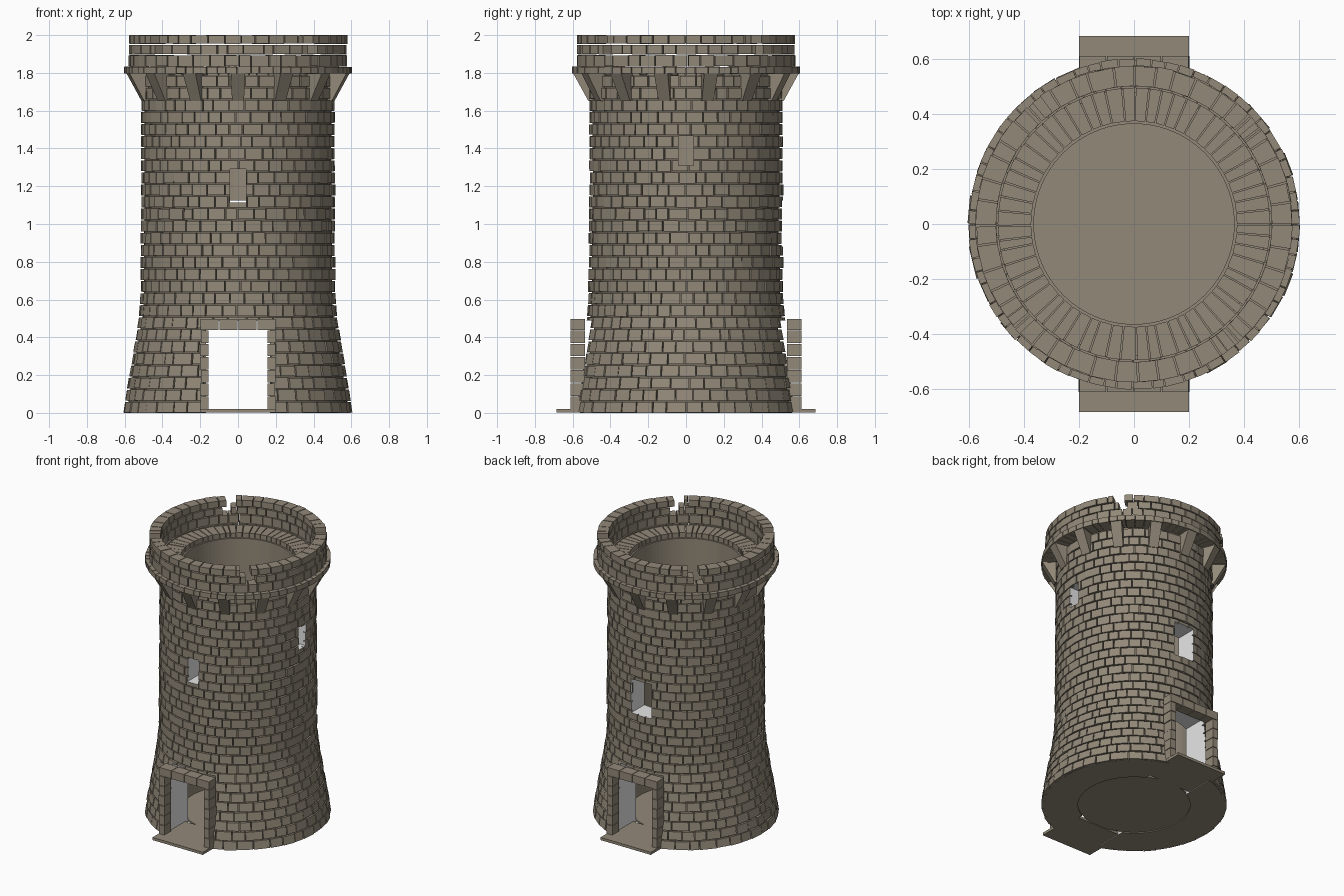
import bpy, bmesh, math, random
from mathutils import Matrix, Vector

if "Cube" in bpy.data.objects:
    bpy.data.objects.remove(bpy.data.objects["Cube"])

random.seed(4)
TAU = math.tau


def material(name, rgb):
    m = bpy.data.materials.new(name)
    m.diffuse_color = (*rgb, 1)
    m.use_nodes = True
    m.node_tree.nodes["Principled BSDF"].inputs["Base Color"].default_value = m.diffuse_color
    return m


STONE = material("stone", (0.29, 0.25, 0.19))
PALE = material("pale_reveal", (0.8, 0.8, 0.8))
MORTAR = material("mortar", (0.15, 0.13, 0.098))


def make_object(name, bm):
    bmesh.ops.recalc_face_normals(bm, faces=bm.faces)
    me = bpy.data.meshes.new(name)
    bm.to_mesh(me)
    bm.free()
    for m in (STONE, PALE, MORTAR):
        me.materials.append(m)
    ob = bpy.data.objects.new(name, me)
    bpy.context.collection.objects.link(ob)
    return ob


def hexa(bm, pts):
    v = [bm.verts.new(p) for p in pts]
    for f in ((0, 1, 2, 3), (4, 5, 6, 7), (0, 1, 5, 4), (1, 2, 6, 5), (2, 3, 7, 6), (3, 0, 4, 7)):
        bm.faces.new([v[i] for i in f])


def polar(r, a, z):
    # angle runs counter-clockwise from the front
    return (r * math.sin(a), -r * math.cos(a), z)


def brick(bm, a0, a1, r_in, r_bot, r_top, z0, z1):
    hexa(bm, [polar(r_in, a0, z0), polar(r_bot, a0, z0), polar(r_bot, a1, z0), polar(r_in, a1, z0),
              polar(r_in, a0, z1), polar(r_top, a0, z1), polar(r_top, a1, z1), polar(r_in, a1, z1)])


def box(bm, x0, x1, y0, y1, z0, z1):
    hexa(bm, [(x0, y0, z0), (x1, y0, z0), (x1, y1, z0), (x0, y1, z0),
              (x0, y0, z1), (x1, y0, z1), (x1, y1, z1), (x0, y1, z1)])


def course(bm, n, r_in, r_bot, r_top, z0, z1, gap=0.006, wobble=0.003, start=0.0, notches=()):
    """One ring of bricks with uneven joints; notches are (centre, half width) angles left open."""
    step = TAU / n
    joints = [start + step * (i + random.uniform(-0.2, 0.2)) for i in range(n)]
    joints.append(joints[0] + TAU)
    half = gap / 2 / r_bot
    for a0, a1 in zip(joints, joints[1:]):
        a0, a1 = a0 + half, a1 - half
        for c, w in notches:
            d0, d1 = ((a - c + math.pi) % TAU - math.pi for a in (a0, a1))
            if d1 <= -w or d0 >= w or d1 < d0:
                continue
            if d0 + d1 < 0:
                a1 = min(a1, a1 - d1 - w)
            else:
                a0 = max(a0, a0 - d0 + w)
        if a1 - a0 < 0.012:
            continue
        j = random.uniform(-wobble, wobble)
        k = random.uniform(0, 0.003)
        brick(bm, a0, a1, r_in, r_bot + j, r_top + j, z0 + k, z1 - k * 0.5)


# wall profile: flared base, straight shaft
PROFILE = [(0, 0.605), (0.12, 0.587), (0.3, 0.557), (0.5, 0.524), (0.62, 0.515), (1.79, 0.510)]


def wall_radius(z):
    for (z0, r0), (z1, r1) in zip(PROFILE, PROFILE[1:]):
        if z <= z1:
            return r0 + (r1 - r0) * (z - z0) / (z1 - z0)
    return PROFILE[-1][1]


# opening cutter: through passage and three windows
bm = bmesh.new()
box(bm, -0.17, 0.17, -0.75, 0.75, -0.05, 0.49)
box(bm, -0.043, 0.043, -0.7, -0.2, 1.115, 1.29)
box(bm, 0.2, 0.7, -0.04, 0.04, 1.31, 1.465)
box(bm, -0.08, 0.08, 0.2, 0.7, 0.88, 1.125)
for f in bm.faces:
    f.material_index = 1
cutter = make_object("opening_cutter", bm)
cutter.hide_render = True
cutter.hide_viewport = True


def cut(ob):
    mod = ob.modifiers.new("openings", 'BOOLEAN')
    mod.operation = 'DIFFERENCE'
    mod.solver = 'EXACT'
    mod.object = cutter


# wall core: hollow lathe behind the bricks
bm = bmesh.new()
N, R_IN = 96, 0.365
prof = [(R_IN, 0), *((r - 0.017, z) for z, r in PROFILE), (R_IN, 1.79)]
rings = [[bm.verts.new(polar(r, TAU * i / N, z)) for i in range(N)] for r, z in prof]
for k, ring in enumerate(rings):
    nxt = rings[(k + 1) % len(rings)]
    for i in range(N):
        f = bm.faces.new((ring[i], ring[(i + 1) % N], nxt[(i + 1) % N], nxt[i]))
        f.material_index = 2 if 1 <= k <= len(PROFILE) - 1 else 0
cut(make_object("wall_core", bm))

# wall bricks
bm = bmesh.new()
COURSES = 28
H = 1.79 / COURSES
for c in range(COURSES):
    z0, z1 = c * H, (c + 1) * H - 0.005
    course(bm, 40, wall_radius(z1) - 0.05, wall_radius(z0), wall_radius(z1), z0, z1,
           start=(c % 2) * TAU / 80)
cut(make_object("wall_bricks", bm))

# corbels under the projecting ring
bm = bmesh.new()
for i in range(14):
    a = TAU * i / 14
    brick(bm, a - 0.062, a + 0.062, 0.48, 0.517, 0.598, 1.65, 1.797)
make_object("corbels", bm)

# projecting ring and walkway
bm = bmesh.new()
course(bm, 64, 0.495, 0.603, 0.603, 1.795, 1.833, gap=0.004, wobble=0.002)
make_object("projecting_ring", bm)
bm = bmesh.new()
course(bm, 60, 0.375, 0.497, 0.497, 1.788, 1.826, gap=0.005, wobble=0.002)
make_object("walkway_stones", bm)

# parapet with four narrow stepped notches
bm = bmesh.new()
corners = [math.radians(40 + 90 * k) for k in range(4)]
course(bm, 44, 0.503, 0.577, 0.577, 1.833, 1.894)
course(bm, 44, 0.503, 0.577, 0.577, 1.898, 1.948, start=TAU / 88,
       notches=[(a + 0.05, 0.05) for a in corners])
course(bm, 44, 0.503, 0.577, 0.577, 1.953, 2.0, notches=[(a, 0.065) for a in corners])
make_object("parapet", bm)

# interior floor
bm = bmesh.new()
bmesh.ops.create_cone(bm, cap_ends=True, segments=N, radius1=R_IN, radius2=R_IN, depth=0.012,
                      matrix=Matrix.Translation((0, 0, 0.012)))
make_object("inner_floor", bm)

# doorways, front and back
for side, s in (("front", -1), ("back", 1)):
    bm = bmesh.new()
    y0, y1 = sorted((s * 0.535, s * 0.612))
    rows = 6
    h = 0.42 / rows
    for i in range(rows):
        for x in (-1, 1):
            xa, xb = sorted((x * 0.157, x * (0.2 + random.uniform(-0.004, 0.002))))
            box(bm, xa, xb, y0, y1, 0.02 + i * h, 0.016 + (i + 1) * h)
    for i in range(4):
        box(bm, -0.2 + i * 0.1 + 0.002, -0.1 + i * 0.1 - 0.002, y0, y1, 0.44, 0.497)
    make_object(side + "_door_frame", bm)
    bm = bmesh.new()
    y0, y1 = sorted((s * 0.36, s * 0.685))
    box(bm, -0.168, 0.168, *sorted((s * 0.36, s * 0.6)), 0.002, 0.02)
    box(bm, -0.2, 0.2, *sorted((s * 0.55, s * 0.685)), 0.002, 0.021)
    make_object(side + "_doorstep", bm)
